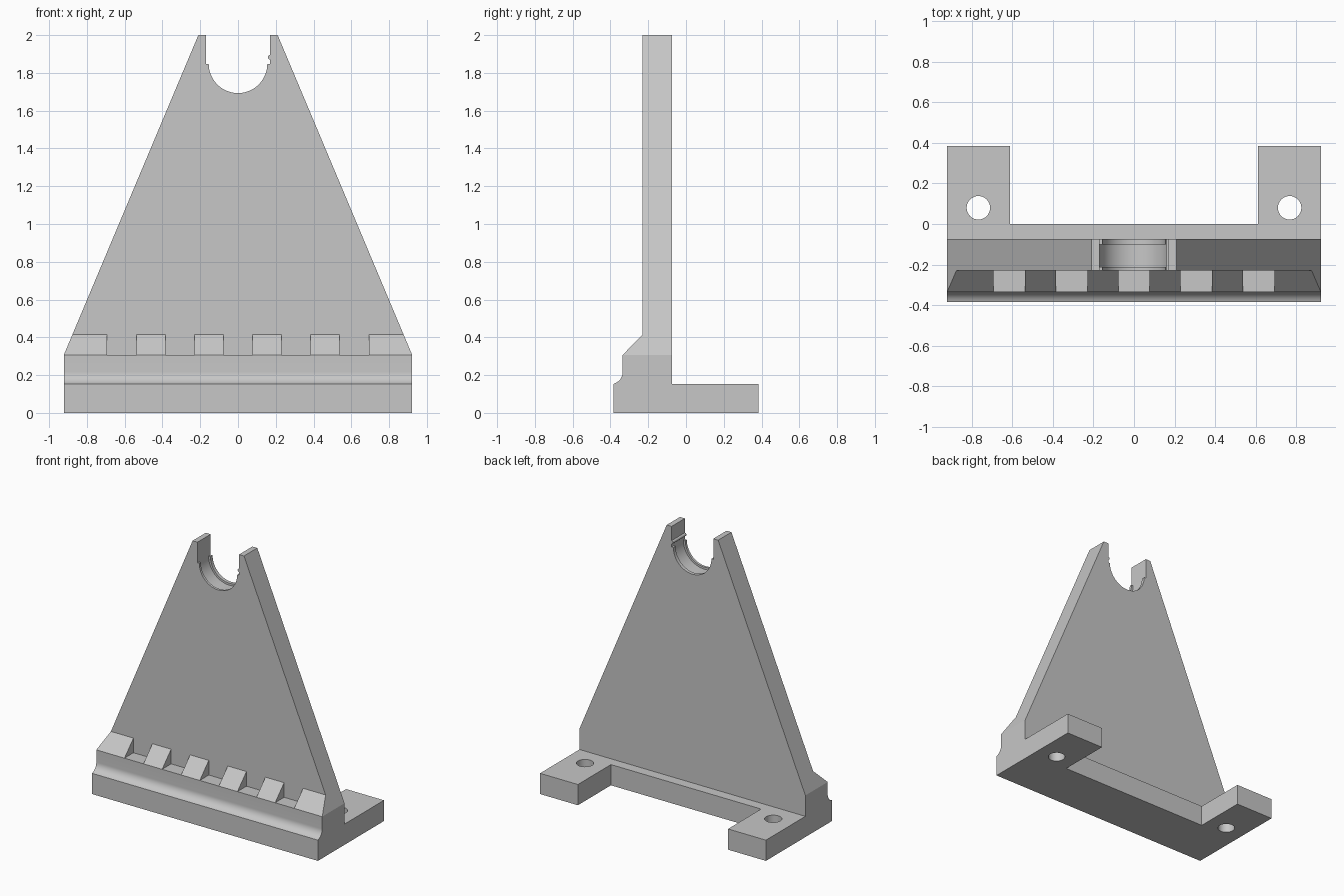
import bpy, bmesh, math
from mathutils import Vector

cube = bpy.data.objects.get("Cube")
if cube:
    bpy.data.objects.remove(cube, do_unlink=True)

grey = bpy.data.materials.new("light_grey")
grey.use_nodes = True
colour = (0.57, 0.57, 0.57, 1)
grey.diffuse_color = colour
grey.node_tree.nodes["Principled BSDF"].inputs["Base Color"].default_value = colour


def prism(name, points, axis, start, end):
    """Extrude a closed outline along one axis."""
    def place(p, d):
        a, b = p
        return {"x": (d, a, b), "y": (a, d, b), "z": (a, b, d)}[axis]
    bm = bmesh.new()
    face = bm.faces.new([bm.verts.new(place(p, start)) for p in points])
    ext = bmesh.ops.extrude_face_region(bm, geom=[face])
    move = Vector(place((0, 0), end - start))
    verts = [g for g in ext["geom"] if isinstance(g, bmesh.types.BMVert)]
    bmesh.ops.translate(bm, verts=verts, vec=move)
    bmesh.ops.recalc_face_normals(bm, faces=bm.faces)
    mesh = bpy.data.meshes.new(name)
    bm.to_mesh(mesh)
    bm.free()
    mesh.materials.append(grey)
    obj = bpy.data.objects.new(name, mesh)
    bpy.context.collection.objects.link(obj)
    return obj


def arc(cx, cy, r, a0, a1, n):
    steps = [math.radians(a0 + (a1 - a0) * i / n) for i in range(n + 1)]
    return [(cx + r * math.cos(t), cy + r * math.sin(t)) for t in steps]


def rect(a0, a1, b0, b1):
    return [(a0, b0), (a1, b0), (a1, b1), (a0, b1)]


def combine(target, tool, operation="DIFFERENCE"):
    tool.hide_render = True
    mod = target.modifiers.new("cut", "BOOLEAN")
    mod.operation, mod.solver, mod.object = operation, "EXACT", tool
    bpy.context.view_layer.objects.active = target
    bpy.ops.object.modifier_apply(modifier=mod.name)
    bpy.data.objects.remove(tool, do_unlink=True)


HALF = 0.922
FRONT, BACK = -0.23, -0.075     # faces of the upright plate
LEDGE = 0.307                   # floor between the teeth
FOOT = 0.153                    # height of the base slab
CZ = 1.848                      # centre of the cradle

# Side profile: foot, concave fillet, tooth slope and upright plate
side = [(0.385, 0), (0.385, FOOT), (BACK, FOOT), (BACK, 2), (FRONT, 2),
        (FRONT, 0.415), (-0.335, LEDGE)]
side += arc(-0.4, 0.217, 0.065, 0, -70, 10) + [(-0.385, FOOT), (-0.385, 0)]
bracket = prism("bracket_stand", side, "x", -HALF, HALF)

# Tapered front outline
slope = (HALF - 0.21) / (2 - LEDGE)
low, high = HALF + slope * (LEDGE + 0.1), 0.21 - slope * 0.1
outline = [(-low, -0.1), (low, -0.1), (high, 2.1), (-high, 2.1)]
combine(bracket, prism("taper", outline, "y", -0.6, 0.6), "INTERSECT")

# Gaps between the six teeth
for i in range(-2, 3):
    gap = rect(i * 0.3075 - 0.0775, i * 0.3075 + 0.0775, -0.5, FRONT)
    combine(bracket, prism("tooth_gap", gap, "z", LEDGE, 0.5))

# Opening between the two rear feet, and their bolt holes
combine(bracket, prism("rear_opening", rect(-0.613, 0.613, 0, 0.6), "z", -0.1, 0.3))
for x in (-0.768, 0.768):
    hole = arc(x, 0.08, 0.058, 0, 348.75, 31)
    combine(bracket, prism("bolt_hole", hole, "z", -0.1, 0.3))

# Cradle: narrow rim, wider slot above it, and the bearing groove inside
lip = arc(0.17, CZ + 0.035, 0.012, 90, 270, 10)   # small snap ridge on one side
cradle = arc(0, CZ, 0.155, 180, 360, 32) + [(0.17, CZ)] + lip[::-1]
cradle += [(0.17, 2.2), (-0.17, 2.2), (-0.17, CZ)]
combine(bracket, prism("cradle", cradle, "y", -0.5, 0.3))
groove = arc(0, CZ, 0.17, 180, 360, 32) + [(0.1, CZ + 0.02), (-0.1, CZ + 0.02)]
combine(bracket, prism("groove", groove, "y", -0.212, -0.1))

# Smooth curved walls, keep hard edges
bpy.ops.object.select_all(action="DESELECT")
bracket.select_set(True)
bpy.context.view_layer.objects.active = bracket
bpy.ops.object.shade_smooth_by_angle(angle=math.radians(20))
